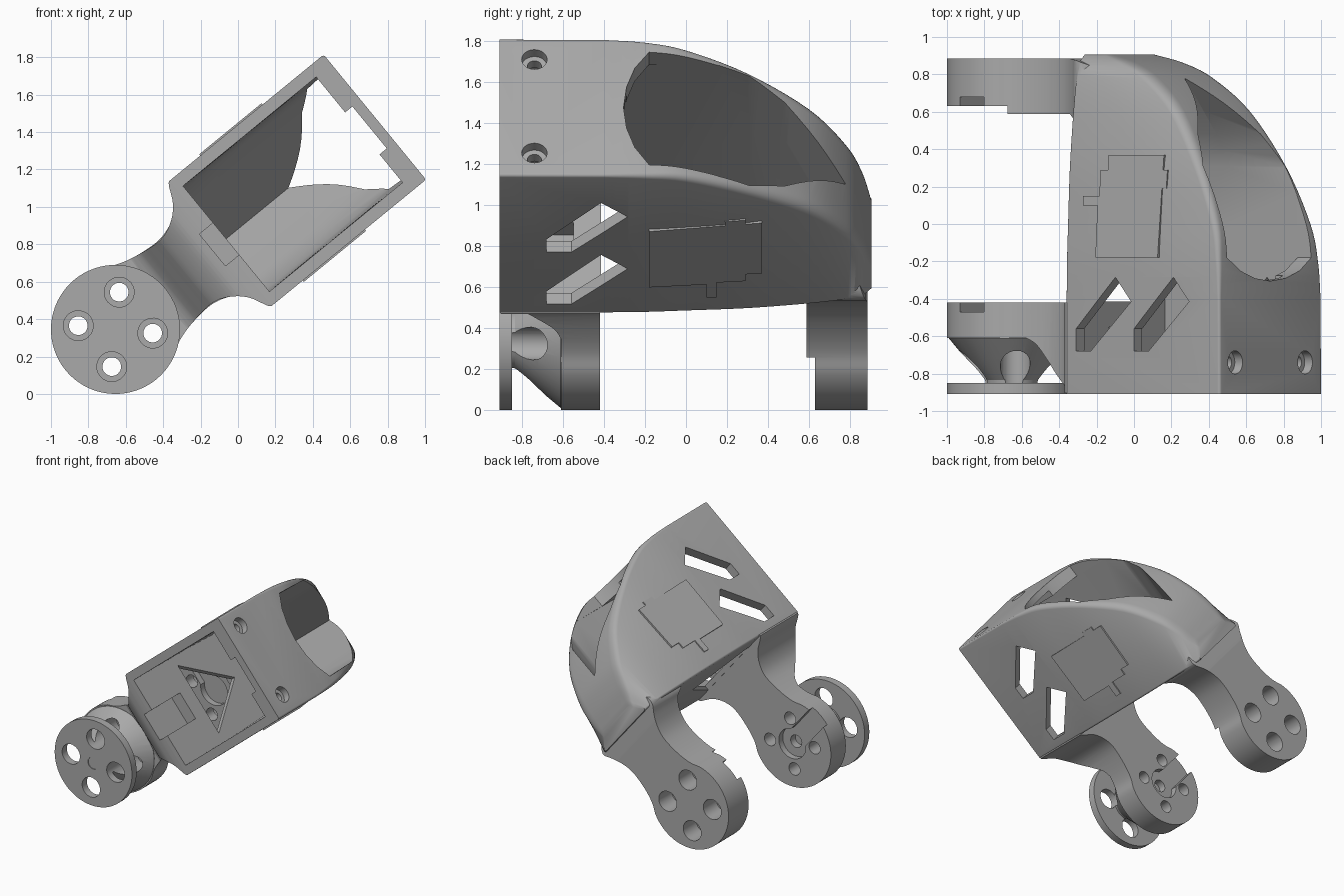
import bpy, bmesh, math
from mathutils import Matrix, Vector

if "Cube" in bpy.data.objects:
    bpy.data.objects.remove(bpy.data.objects["Cube"])

# Working frame: x runs from the pivot along the box, y is depth, z crosses the box
TILT = math.radians(39.3)
PLACE = Matrix.Translation((-0.655, 0, 0.345)) @ Matrix.Rotation(-TILT, 4, 'Y')

grey = bpy.data.materials.new("plain_grey")
grey.use_nodes = True
GREY = (0.40, 0.40, 0.40, 1)
grey.diffuse_color = GREY
grey.node_tree.nodes["Principled BSDF"].inputs["Base Color"].default_value = GREY


def loft(name, rings):
    """Skin a list of equal point rings and cap both ends."""
    bm = bmesh.new()
    vs = [[bm.verts.new(p) for p in ring] for ring in rings]
    n = len(vs[0])
    for a, b in zip(vs, vs[1:]):
        for i in range(n):
            j = (i + 1) % n
            bm.faces.new((a[i], a[j], b[j], b[i]))
    bm.faces.new(vs[0])
    bm.faces.new(vs[-1])
    bmesh.ops.recalc_face_normals(bm, faces=bm.faces)
    me = bpy.data.meshes.new(name)
    bm.to_mesh(me)
    bm.free()
    me.materials.append(grey)
    ob = bpy.data.objects.new(name, me)
    bpy.context.collection.objects.link(ob)
    return ob


def prism(name, pts, axis, lo, hi):
    put = {'x': lambda p, t: (t, p[0], p[1]),
           'y': lambda p, t: (p[0], t, p[1]),
           'z': lambda p, t: (p[0], p[1], t)}[axis]
    return loft(name, [[put(p, t) for p in pts] for t in (lo, hi)])


def circle(r, cx=0, cy=0, n=40):
    return [(cx + r * math.cos(2 * math.pi * i / n), cy + r * math.sin(2 * math.pi * i / n))
            for i in range(n)]


def rect(a0, a1, b0, b1):
    return [(a0, b0), (a1, b0), (a1, b1), (a0, b1)]


def smooth(keys, n=5):
    """Smooth curve through all keys."""
    k = [Vector(p) for p in keys]
    k = [2 * k[0] - k[1]] + k + [2 * k[-1] - k[-2]]
    out = []
    for p, q, r, s in zip(k, k[1:], k[2:], k[3:]):
        for j in range(n):
            t = j / n
            out.append(0.5 * (2 * q + (r - p) * t + (2 * p - 5 * q + 4 * r - s) * t * t
                              + (3 * q - p - 3 * r + s) * t ** 3))
    return out + [k[-2]]


def combine(ob, other, op):
    mod = ob.modifiers.new("combine", 'BOOLEAN')
    mod.operation, mod.solver, mod.object = op, 'EXACT', other
    bpy.context.view_layer.objects.active = ob
    bpy.ops.object.modifier_apply(modifier=mod.name)
    bpy.data.objects.remove(other)


def cut(ob, pts, axis, lo, hi):
    combine(ob, prism("cutter", pts, axis, lo, hi), 'DIFFERENCE')


def finish(ob):
    ob.data.transform(PLACE)
    bpy.ops.object.select_all(action='DESELECT')
    ob.select_set(True)
    bpy.context.view_layer.objects.active = ob
    bpy.ops.object.shade_smooth_by_angle(angle=math.radians(32))


def ring(y, far, w_far, w_near, r):
    """Rounded cross-section at depth y, wider at the near end."""
    near, q = 0.727, 0.015
    out = []
    for k, (cx, cz, rad) in enumerate(((far - r, w_far - r, r), (near + q, w_near - q, q),
                                       (near + q, q - w_near, q), (far - r, r - w_far, r))):
        for i in range(6):
            a = math.radians(90 * k + 18 * i)
            out.append((cx + rad * math.cos(a), y, cz + rad * math.sin(a)))
    return out


# Domed box: depth, far end, half width at far end, half width at near end, edge radius
KEYS = [(-0.4, 1.79, 0.432, 0.432, 0.015), (-0.2, 1.782, 0.426, 0.429, 0.025),
        (0, 1.748, 0.41, 0.42, 0.035), (0.3, 1.615, 0.378, 0.405, 0.045),
        (0.6, 1.415, 0.325, 0.375, 0.06), (0.78, 1.195, 0.285, 0.348, 0.07),
        (0.86, 1.02, 0.255, 0.325, 0.07), (0.905, 0.84, 0.21, 0.28, 0.04)]
body = loft("bracket_body", [ring(-0.91, 1.792, 0.432, 0.432, 0.015)]
            + [ring(*s) for s in smooth(KEYS)])


def arm_outline(side):
    """Round pivot end with a waisted neck, mirrored across the centre line."""
    arc = [(0.345 * math.cos(math.radians(a)), 0.345 * math.sin(math.radians(a)))
           for a in range(65, 296, 5)]
    side = [tuple(p) for p in smooth([arc[0]] + side, 4)][1:]
    return side[::-1] + arc + [(u, -v) for u, v in side]


# Rear arm: waisted outline trimmed to its side profile
rear = prism("rear_arm", arm_outline([(0.22, 0.267), (0.33, 0.235), (0.47, 0.222), (0.57, 0.245),
                                      (0.66, 0.295), (0.735, 0.345), (0.82, 0.30), (0.92, 0.22)]),
             'y', 0.4, 1.0)
combine(rear, prism("trim", [(-0.4, 0.63), (0.2, 0.63), (0.2, 0.587), (0.63, 0.587), (0.69, 0.56),
                             (0.72, 0.51), (0.76, 0.5), (0.95, 0.6), (0.95, 0.78), (0.82, 0.84),
                             (0.73, 0.875), (0.62, 0.885), (-0.4, 0.885)], 'z', -0.6, 0.6),
        'INTERSECT')

# Front arm: the neck thickens towards the box
front = prism("front_arm", arm_outline([(0.22, 0.267), (0.33, 0.235), (0.48, 0.218), (0.58, 0.25),
                                        (0.66, 0.32), (0.715, 0.425), (0.75, 0.425)]),
              'y', -1.0, -0.3)
combine(front, prism("trim", [(-0.4, -0.42), (0.745, -0.42)]
                     + [tuple(p) for p in smooth([(0.745, -0.905), (0.66, -0.9), (0.59, -0.88),
                                                  (0.5, -0.815), (0.43, -0.73), (0.36, -0.645),
                                                  (0.3, -0.61)], 4)]
                     + [(-0.4, -0.61)], 'z', -0.6, 0.6), 'INTERSECT')

# Tapered hub in front of the front arm
hub = loft("hub", [[(x, y, z) for x, z in circle(r)]
                   for r, y in ((0.335, -0.58), (0.335, -0.612), (0.245, -0.72),
                                (0.145, -0.835), (0.14, -0.87))])
combine(front, hub, 'UNION')
for part in (rear, front):
    combine(body, part, 'UNION')

# Hollow the box: square at the front, closing to a ridge at the back
roof = [(0.31, 0.345), (0.48, 0.265), (0.78, 0)]
cavity = [(-0.95, 0.365), (-0.18, 0.36)] + roof
cut(body, cavity + [(y, -v) for y, v in cavity[-2::-1]], 'x', 0.765, 1.685)

# Large window through the dome with a rounded front edge
half = [(-0.29, 0.13), (-0.25, 0.25), (-0.18, 0.355)] + roof
cut(body, [(-0.305, 0)] + half + [(y, -v) for y, v in half[-2::-1]], 'x', 1.2, 2.2)

# Notch in the end wall, cable recess and peaked opening in the near wall
cut(body, rect(1.6, 1.735, -0.17, 0.12), 'y', -0.95, -0.1)
cut(body, rect(0.67, 0.85, -0.11, 0.11), 'y', -0.95, -0.55)
cut(body, [(-0.415, -0.29), (-0.415, 0.29), (0.05, 0)], 'x', 0.6, 0.85)

# Slanted slots through both side walls
for shift in (0, 0.4):
    cut(body, [(u + shift, y) for u, y in ((0.80, -0.68), (0.90, -0.68), (1.18, -0.415),
                                           (1.07, -0.285), (0.80, -0.56))], 'z', -0.6, 0.6)

# Countersunk screw holes in the end wall
for v in (0.3, -0.29):
    cut(body, circle(0.035, -0.74, v, 24), 'x', 1.55, 1.9)
    cut(body, circle(0.062, -0.74, v, 24), 'x', 1.738, 1.9)

# Bolt circle, key slots and horn recesses in both arms
bolts = [(0.2 * math.cos(math.radians(a)), 0.2 * math.sin(math.radians(a)))
         for a in (45, 135, 225, 315)]
for x, z in bolts:
    cut(body, circle(0.05, x, z, 24), 'y', -0.6, -0.38)
    cut(body, circle(0.05, x, z, 24), 'y', 0.55, 0.8)
    cut(body, circle(0.08, x, z, 24), 'y', 0.72, 0.95)
    cut(body, circle(0.08, x, z, 24), 'y', -0.9, -0.53)
for lo, hi in ((0.55, 0.68), (-0.47, -0.38)):
    cut(body, circle(0.12), 'y', lo, hi)
    cut(body, rect(-0.083, 0.083, 0, 0.4), 'y', lo, hi)
cut(body, circle(0.05, n=24), 'y', -0.53, -0.38)
finish(body)

# Front horn disc
disc = prism("front_disc", circle(0.345, n=72), 'y', -0.91, -0.85)
for x, z in bolts:
    cut(disc, circle(0.08, x, z, 24), 'y', -1, -0.8)
cut(disc, circle(0.048, n=24), 'y', -1, -0.905)
finish(disc)

# Raised motor-shaped plates following the side walls
outline = [(0.94, -0.18), (1.37, -0.18), (1.37, 0.19), (1.40, 0.19), (1.40, 0.29), (1.37, 0.29),
           (1.37, 0.37), (1.0, 0.37), (1.0, 0.29), (0.95, 0.29), (0.95, 0.15),
           (0.84, 0.15), (0.84, 0.10), (0.94, 0.10)]
for name, sign in (("upper_plate", 1), ("lower_plate", -1)):
    plate = loft(name, [[(u, y, sign * (0.441 - (y + 0.18) * (0.066 + 0.075 * (u - 0.94)) - d))
                         for u, y in outline] for d in (0, 0.03)])
    finish(plate)
